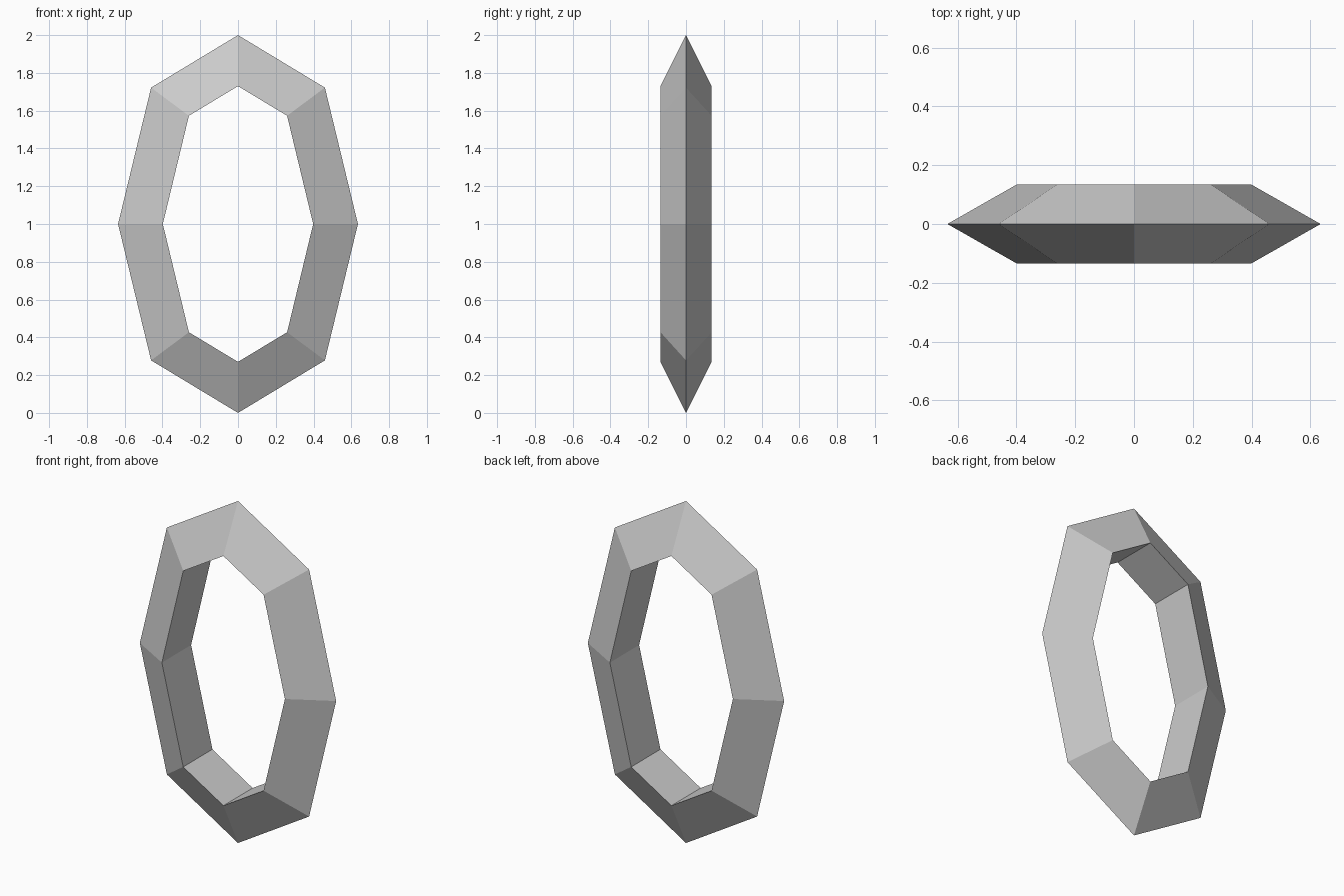
import bpy
import bmesh

cube = bpy.data.objects.get("Cube")
if cube:
    bpy.data.objects.remove(cube, do_unlink=True)

grey = bpy.data.materials.new("light grey")
grey.use_nodes = True
colour = (0.6, 0.6, 0.6, 1)
grey.diffuse_color = colour
grey.node_tree.nodes["Principled BSDF"].inputs["Base Color"].default_value = colour

# One quarter of the ring: outer ridge and inner rim, as x and z from the centre
HALF_DEPTH = 0.135
quarter = [
    ((0, 1), (0, 0.73)),
    ((0.46, 0.722), (0.26, 0.573)),
    ((0.635, 0), (0.398, 0)),
]


def mirrored(stations, sx, sz):
    return [tuple((x * sx, z * sz) for x, z in pair) for pair in stations]


# Full loop of stations, clockwise from the top
half = quarter + mirrored(quarter[1::-1], 1, -1)
loop = half + mirrored(half[-2:0:-1], -1, 1)

# Triangular section at each station: sharp outer ridge, flat inner wall
bm = bmesh.new()
sections = []
for (ox, oz), (ix, iz) in loop:
    points = ((ox, 0, oz), (ix, HALF_DEPTH, iz), (ix, -HALF_DEPTH, iz))
    sections.append([bm.verts.new((x, y, z + 1)) for x, y, z in points])

# Bridge neighbouring sections with flat faces
for i, a in enumerate(sections):
    b = sections[(i + 1) % len(sections)]
    for j in range(3):
        k = (j + 1) % 3
        bm.faces.new((a[j], a[k], b[k], b[j]))
bmesh.ops.recalc_face_normals(bm, faces=bm.faces)

mesh = bpy.data.meshes.new("faceted_ring")
bm.to_mesh(mesh)
bm.free()
mesh.materials.append(grey)
ring = bpy.data.objects.new("faceted_ring", mesh)
bpy.context.collection.objects.link(ring)
